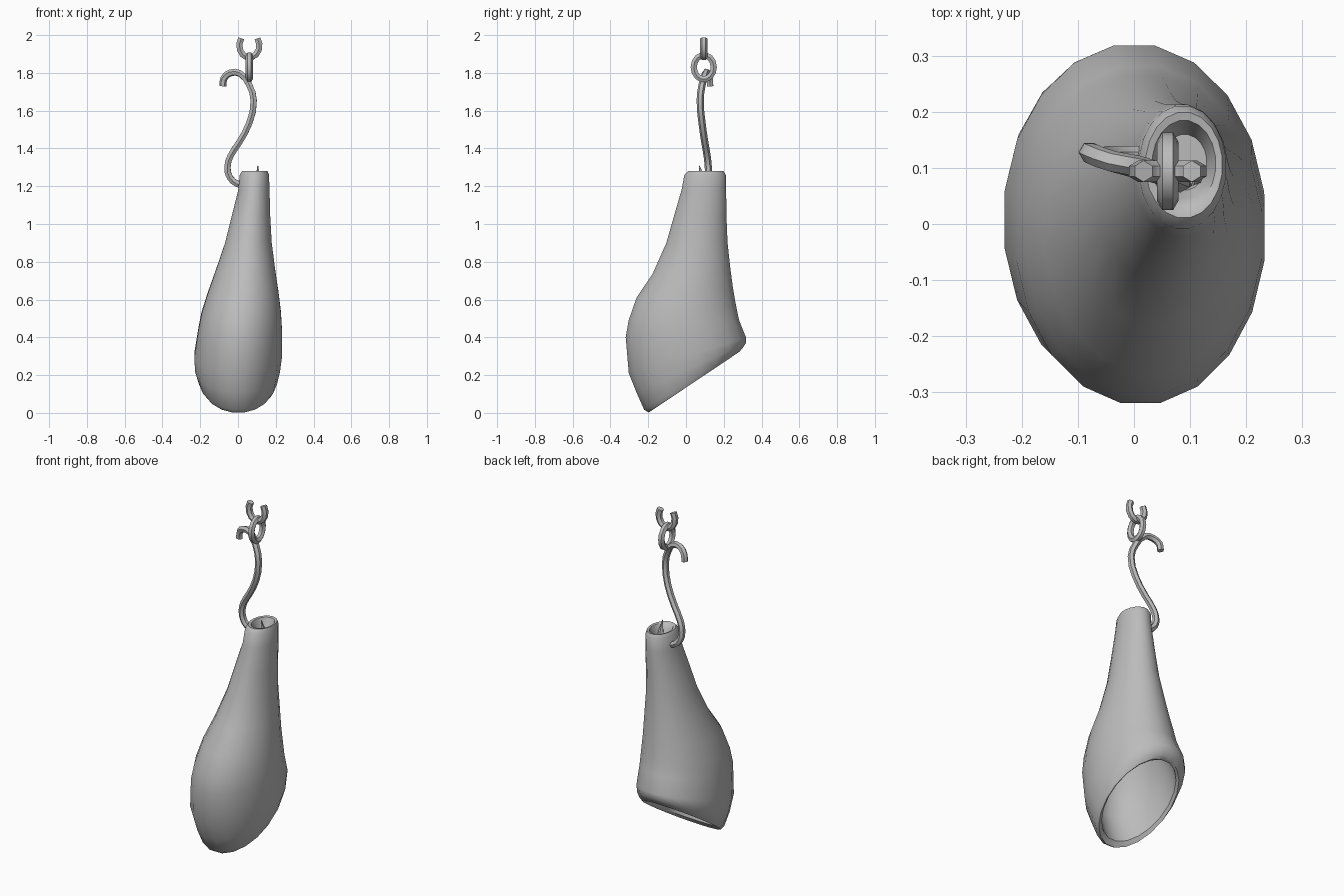
import bpy, bmesh
from math import sin, cos, pi, radians
from mathutils import Vector

cube = bpy.data.objects.get("Cube")
if cube:
    bpy.data.objects.remove(cube, do_unlink=True)

grey = bpy.data.materials.new("plain grey")
grey.use_nodes = True
grey.diffuse_color = (0.5, 0.5, 0.5, 1)
grey.node_tree.nodes["Principled BSDF"].inputs["Base Color"].default_value = (0.5, 0.5, 0.5, 1)


def finish(obj, angle):
    """Select one object and shade it smooth below the given angle."""
    bpy.ops.object.select_all(action='DESELECT')
    obj.select_set(True)
    bpy.context.view_layer.objects.active = obj
    if obj.type == 'CURVE':
        bpy.ops.object.convert(target='MESH')
        obj = bpy.context.view_layer.objects.active
    bpy.ops.object.shade_smooth_by_angle(angle=radians(angle))


def loft(name, rings, sides, angle):
    """Skin tilted ellipses: front y, front z, back y, back z, low x, high x."""
    bm = bmesh.new()
    loops = []
    for yf, zf, yb, zb, xl, xr in rings:
        loop = []
        for i in range(sides):
            a = 2 * pi * (i + 0.5) / sides
            s = (1 + sin(a)) / 2
            loop.append(bm.verts.new(((xl + xr) / 2 + (xr - xl) / 2 * cos(a),
                                      yf + (yb - yf) * s, zf + (zb - zf) * s)))
        loops.append(loop)
    for lo, hi in zip(loops, loops[1:]):
        for i in range(sides):
            j = (i + 1) % sides
            bm.faces.new((lo[i], lo[j], hi[j], hi[i]))
    bm.faces.new(loops[0])
    bm.faces.new(loops[-1])
    bmesh.ops.recalc_face_normals(bm, faces=bm.faces)
    mesh = bpy.data.meshes.new(name)
    bm.to_mesh(mesh)
    bm.free()
    mesh.materials.append(grey)
    obj = bpy.data.objects.new(name, mesh)
    bpy.context.collection.objects.link(obj)
    finish(obj, angle)


def rod(name, points, radius, closed=False, smooth=False):
    """Six-sided rod along a path."""
    curve = bpy.data.curves.new(name, 'CURVE')
    curve.dimensions = '3D'
    curve.bevel_depth = radius
    curve.bevel_resolution = 1
    curve.use_fill_caps = True
    curve.resolution_u = 2
    spline = curve.splines.new('BEZIER' if smooth else 'POLY')
    if smooth:
        spline.bezier_points.add(len(points) - 1)
        for bp, p in zip(spline.bezier_points, points):
            bp.co = p
            bp.handle_left_type = bp.handle_right_type = 'AUTO'
    else:
        spline.points.add(len(points) - 1)
        for sp, p in zip(spline.points, points):
            sp.co = (*p, 1)
    spline.use_cyclic_u = closed
    curve.materials.append(grey)
    obj = bpy.data.objects.new(name, curve)
    bpy.context.collection.objects.link(obj)
    finish(obj, 35)


# Hollow body: top socket, outer skin, slanted rim, inner cavity
loft("body", [
    (0.06, 1.225, 0.16, 1.225, 0.05, 0.13),
    (0.045, 1.255, 0.175, 1.255, 0.04, 0.137),
    (0.03, 1.277, 0.185, 1.277, 0.032, 0.146),
    (0.01, 1.28, 0.20, 1.28, 0.02, 0.158),
    (-0.01, 1.26, 0.212, 1.26, 0.008, 0.165),
    (-0.025, 1.18, 0.214, 1.18, 0.0, 0.168),
    (-0.066, 1.04, 0.216, 1.04, -0.035, 0.172),
    (-0.106, 0.90, 0.222, 0.90, -0.07, 0.18),
    (-0.18, 0.735, 0.238, 0.76, -0.122, 0.20),
    (-0.265, 0.61, 0.252, 0.66, -0.162, 0.217),
    (-0.307, 0.49, 0.268, 0.57, -0.195, 0.23),
    (-0.323, 0.40, 0.285, 0.49, -0.212, 0.235),
    (-0.307, 0.21, 0.322, 0.40, -0.234, 0.235),
    (-0.265, 0.105, 0.32, 0.37, -0.23, 0.225),
    (-0.225, 0.015, 0.303, 0.345, -0.21, 0.21),
    (-0.20, 0.0, 0.285, 0.325, -0.195, 0.198),
    (-0.18, 0.03, 0.268, 0.325, -0.18, 0.185),
    (-0.235, 0.21, 0.245, 0.40, -0.18, 0.19),
    (-0.22, 0.42, 0.21, 0.48, -0.14, 0.17),
    (-0.09, 0.62, 0.17, 0.64, -0.06, 0.12),
    (0.04, 0.74, 0.1, 0.74, 0.01, 0.06),
], 20, 50)

# Splinter standing in the socket
loft("splinter", [
    (0.065, 1.215, 0.11, 1.215, 0.085, 0.125),
    (0.068, 1.26, 0.095, 1.26, 0.095, 0.118),
    (0.068, 1.31, 0.072, 1.31, 0.103, 0.107),
], 5, 20)

# S-shaped hook
rod("hook", [
    (-0.08, 0.128, 1.73), (-0.075, 0.125, 1.77), (-0.04, 0.112, 1.80),
    (0.01, 0.103, 1.797), (0.06, 0.085, 1.735), (0.083, 0.075, 1.655),
    (0.06, 0.085, 1.535), (0.005, 0.10, 1.43), (-0.04, 0.112, 1.36),
    (-0.056, 0.118, 1.30), (-0.042, 0.12, 1.245), (-0.005, 0.12, 1.213),
    (0.03, 0.12, 1.205),
], 0.019, smooth=True)


# Chain: one closed link and one broken link above it
def arc(start, end, steps, centre, across, closed):
    count = steps if closed else steps + 1
    angles = [radians(start + (end - start) * i / steps) for i in range(count)]
    return [Vector(centre) + Vector(across) * 0.053 * cos(a)
            + Vector((0, 0, 0.064 * sin(a))) for a in angles]


rod("closed_link", arc(0, 360, 14, (0.06, 0.094, 1.83), (0, 1, 0), True), 0.019, closed=True)
rod("broken_link", arc(-216, 36, 9, (0.06, 0.094, 1.945), (1, 0, 0), False), 0.019)
